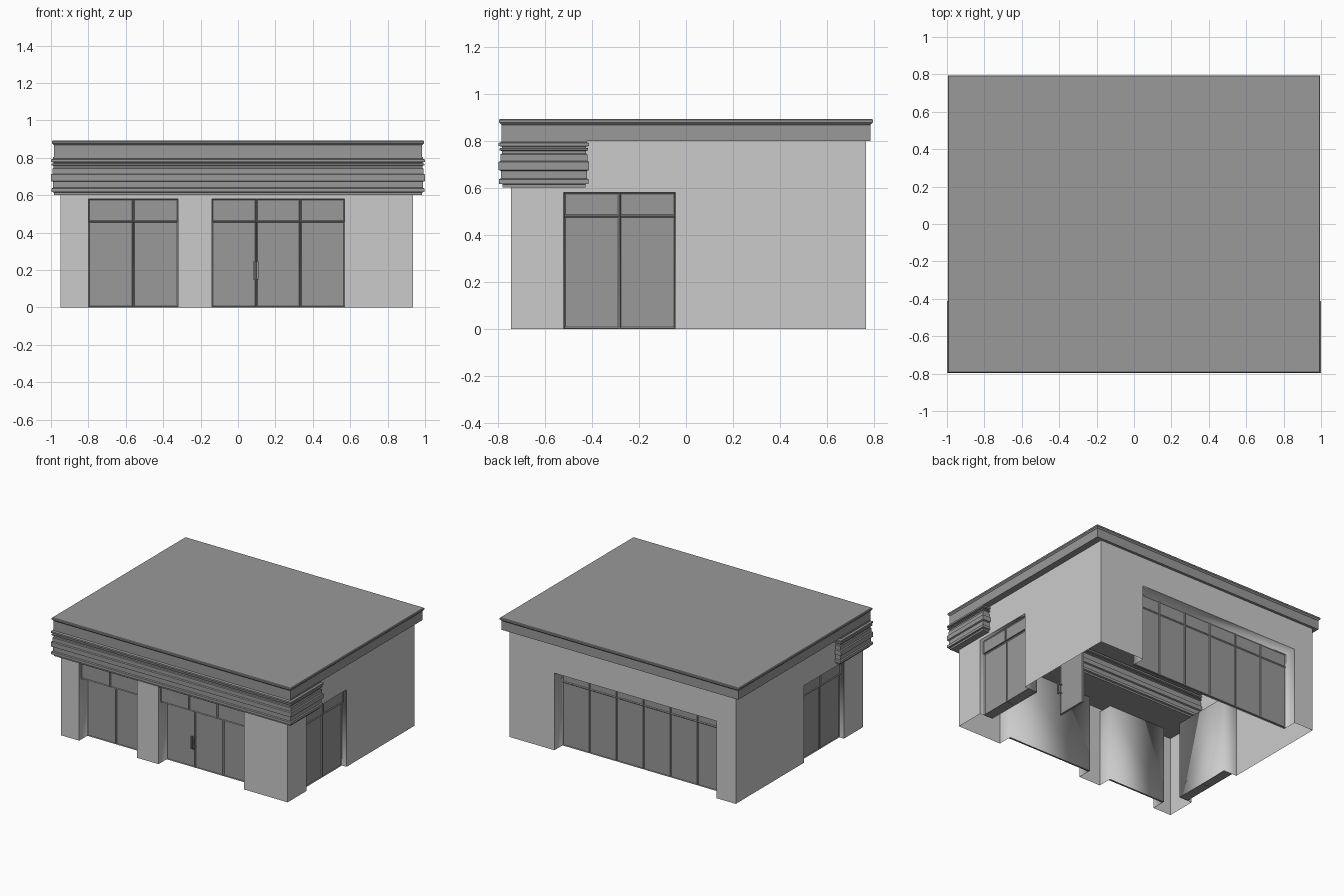
import bpy, bmesh
from mathutils import Vector

if "Cube" in bpy.data.objects:
    bpy.data.objects.remove(bpy.data.objects["Cube"])

# Wall sides: origin, direction along the wall, inward direction
SIDES = {
    "front": (Vector((0, -0.745, 0)), Vector((1, 0, 0)), Vector((0, 1, 0))),
    "back": (Vector((0, 0.765, 0)), Vector((1, 0, 0)), Vector((0, -1, 0))),
    "right": (Vector((0.935, 0, 0)), Vector((0, 1, 0)), Vector((-1, 0, 0))),
    "left": (Vector((-0.95, 0, 0)), Vector((0, 1, 0)), Vector((1, 0, 0))),
}
RECESS, HEAD, WALL_TOP = 0.11, 0.58, 0.81

# Dark grey for roof, fascia and joinery
dark = bpy.data.materials.new("dark_grey")
dark.diffuse_color = (0.32, 0.32, 0.32, 1)
dark.use_nodes = True
dark.node_tree.nodes["Principled BSDF"].inputs["Base Color"].default_value = dark.diffuse_color


def pt(side, u, d, z):
    o, along, inward = SIDES[side]
    return o + along * u + inward * d + Vector((0, 0, z))


def finish(bm, name, mat=dark):
    bmesh.ops.remove_doubles(bm, verts=bm.verts, dist=0.0005)
    bmesh.ops.recalc_face_normals(bm, faces=bm.faces)
    me = bpy.data.meshes.new(name)
    bm.to_mesh(me)
    bm.free()
    if mat:
        me.materials.append(mat)
    ob = bpy.data.objects.new(name, me)
    bpy.context.collection.objects.link(ob)
    return ob


def panel(name, side, u0, u1, z0, z1, d0, d1, border=0.008, sink=0.005):
    """Framed pane: a box whose outer face is inset and pushed in."""
    bm = bmesh.new()
    a, b = [[bm.verts.new(pt(side, u, d, z)) for u, z in
             ((u0, z0), (u1, z0), (u1, z1), (u0, z1))] for d in (d0, d1)]
    outer = bm.faces.new(a)
    bm.faces.new(b[::-1])
    for i in range(4):
        j = (i + 1) % 4
        bm.faces.new((a[i], b[i], b[j], a[j]))
    bmesh.ops.recalc_face_normals(bm, faces=bm.faces)
    if border:
        bmesh.ops.inset_region(bm, faces=[outer], thickness=border)
        bmesh.ops.translate(bm, verts=outer.verts, vec=SIDES[side][2] * sink)
    return finish(bm, name)


def stack(name, x0, x1, y0, y1, profile):
    """Rectangular moulding: rings of (z, inset), capped at both ends."""
    bm = bmesh.new()
    rings = [[bm.verts.new((x, y, z)) for x, y in
              ((x0 + i, y0 + i), (x1 - i, y0 + i), (x1 - i, y1 - i), (x0 + i, y1 - i))]
             for z, i in profile]
    for r, s in zip(rings, rings[1:]):
        for k in range(4):
            m = (k + 1) % 4
            bm.faces.new((r[k], r[m], s[m], s[k]))
    bm.faces.new(rings[0][::-1])
    bm.faces.new(rings[-1])
    return finish(bm, name)


# Wall shell, open underneath, with softly shaded recessed openings
openings = {
    "front": (-0.95, 0.935, [(-0.80, -0.32), (-0.14, 0.57)]),
    "back": (-0.95, 0.935, [(-0.79, 0.56)]),
    "right": (-0.745, 0.765, [(-0.52, -0.045)]),
    "left": (-0.745, 0.765, [(-0.52, -0.045)]),
}
bm = bmesh.new()
for side, (start, end, gaps) in openings.items():
    def quad(*pts, smooth=False):
        bm.faces.new([bm.verts.new(pt(side, *p)) for p in pts]).smooth = smooth
    cuts = [start] + [c for g in gaps for c in g] + [end]
    for n, (a, b) in enumerate(zip(cuts, cuts[1:])):
        quad((a, 0, HEAD), (b, 0, HEAD), (b, 0, WALL_TOP), (a, 0, WALL_TOP))
        d = RECESS if n % 2 else 0
        quad((a, d, 0), (b, d, 0), (b, d, HEAD), (a, d, HEAD), smooth=d > 0)
        if d:
            quad((a, 0, HEAD), (b, 0, HEAD), (b, d, HEAD), (a, d, HEAD), smooth=True)
            for u in (a, b):
                quad((u, 0, 0), (u, d, 0), (u, d, HEAD), (u, 0, HEAD), smooth=True)
finish(bm, "walls", None)

# Roof slab with flared lip
stack("roof", -0.995, 0.995, -0.795, 0.795,
      [(0.80, 0.01), (0.868, 0.01), (0.878, 0), (0.888, 0), (0.893, 0.004)])

# Ribbed fascia box across the front
stack("fascia", -1.0, 1.0, -0.797, -0.412,
      [(0.602, 0.016), (0.615, 0.016), (0.617, 0.002), (0.636, 0.002), (0.64, 0.010),
       (0.672, 0.010), (0.676, 0), (0.71, 0), (0.714, 0.008), (0.742, 0.008),
       (0.746, 0.014), (0.756, 0.014), (0.76, 0.004), (0.768, 0.004), (0.77, 0.014),
       (0.775, 0.014), (0.778, 0), (0.79, 0), (0.795, 0.012), (0.805, 0.012)])


def glazing(side, u0, u1, count, split, door_d, transom_d):
    """A row of full-height leaves with transom panes above."""
    w = (u1 - u0) / count
    for k in range(count):
        a, b = u0 + k * w + 0.001, u0 + (k + 1) * w - 0.001
        panel(f"{side}_leaf", side, a, b, 0.002, split, door_d, 0.105)
        panel(f"{side}_transom", side, a, b, split, HEAD - 0.001, transom_d, 0.105)


glazing("front", -0.80, -0.32, 2, 0.46, 0.092, 0.02)
glazing("front", -0.14, 0.57, 3, 0.46, 0.092, 0.02)
glazing("back", -0.79, 0.56, 6, 0.48, 0.092, 0.092)
for s in ("right", "left"):
    glazing(s, -0.52, -0.045, 2, 0.48, 0.035, 0.025)

# Loose inner door leaf
SIDES["inner"] = (Vector((0.51, 0, 0)), Vector((0, 1, 0)), Vector((-1, 0, 0)))
panel("inner_door", "inner", -0.18, 0.055, 0, 0.46, 0, 0.016)


# Door handles: upright bar with two standoffs
def handle(side, u, d):
    panel("handle_bar", side, u - 0.005, u + 0.005, 0.15, 0.245, d - 0.03, d - 0.02, 0)
    for z in (0.165, 0.23):
        panel("handle_post", side, u - 0.004, u + 0.004, z - 0.004, z + 0.004, d - 0.022, d + 0.005, 0)


for u in (0.086, 0.104):
    handle("front", u, 0.092)
handle("inner", -0.168, 0)
